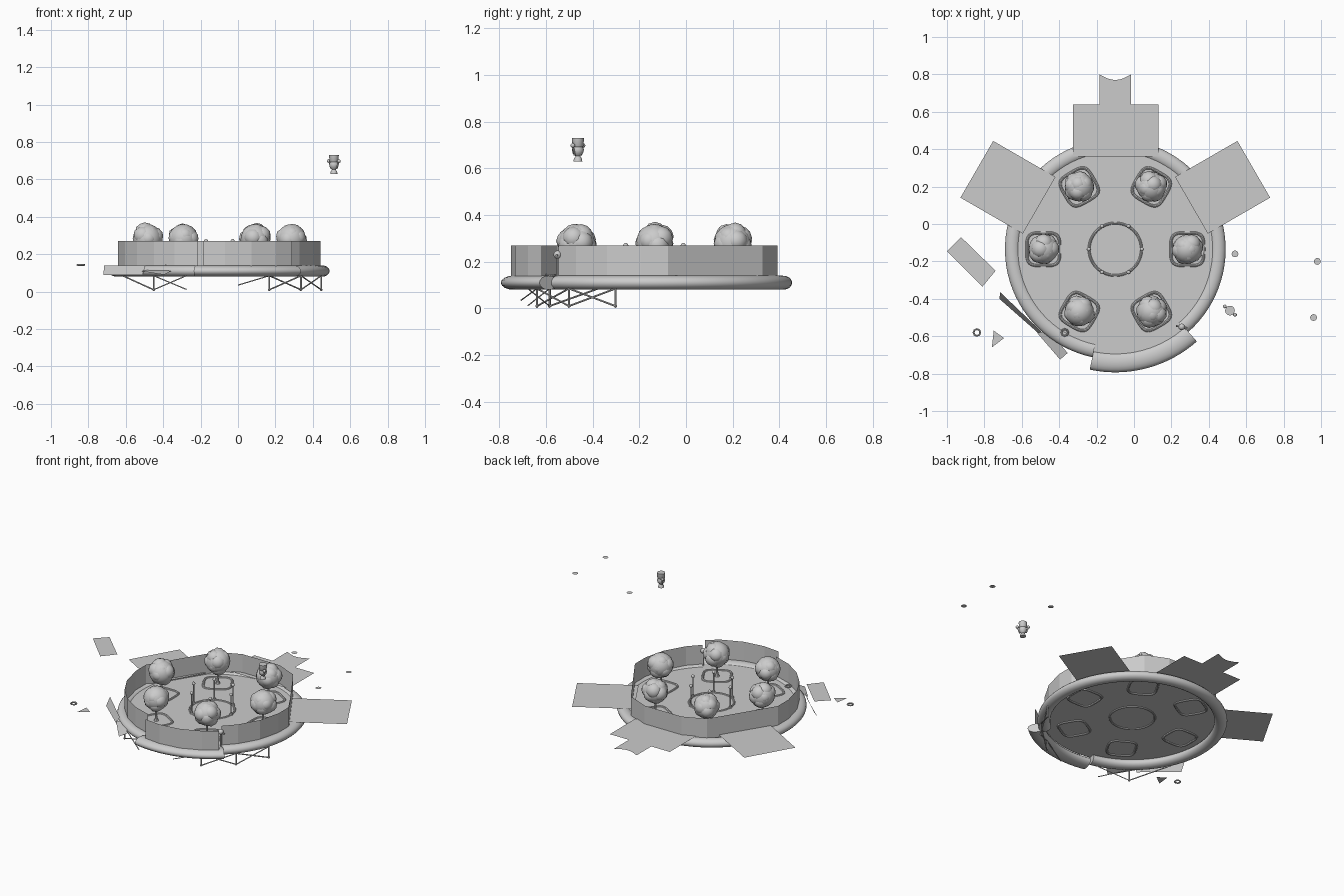
import bpy, bmesh, math, random
from mathutils import Vector, Matrix

if "Cube" in bpy.data.objects:
    bpy.data.objects.remove(bpy.data.objects["Cube"])

random.seed(4)
C = Vector((-0.10, -0.135, 0))   # platform centre
TAU = math.tau


def pol(deg, r, z=0.0):
    a = math.radians(deg)
    return C + Vector((r * math.cos(a), r * math.sin(a), z))


def finish(bm, name, smooth=False):
    bmesh.ops.recalc_face_normals(bm, faces=bm.faces[:])
    me = bpy.data.meshes.new(name)
    bm.to_mesh(me)
    bm.free()
    ob = bpy.data.objects.new(name, me)
    bpy.context.collection.objects.link(ob)
    if smooth:
        bpy.ops.object.select_all(action='DESELECT')
        ob.select_set(True)
        bpy.context.view_layer.objects.active = ob
        bpy.ops.object.shade_smooth_by_angle(angle=math.radians(40))
    return ob


def sheet(name, pts):
    bm = bmesh.new()
    bm.faces.new([bm.verts.new(p) for p in pts])
    return finish(bm, name)


def flat(name, pts, z):
    return sheet(name, [(x, y, z) for x, y in pts])


def rod(bm, a, b, r=0.004, n=6):
    a, b = Vector(a), Vector(b)
    d = b - a
    m = Matrix.Translation((a + b) / 2) @ d.to_track_quat('Z', 'Y').to_matrix().to_4x4()
    bmesh.ops.create_cone(bm, cap_ends=True, segments=n, radius1=r, radius2=r,
                          depth=d.length, matrix=m)


def ball(bm, p, r, sub=2):
    bmesh.ops.create_icosphere(bm, subdivisions=sub, radius=r, matrix=Matrix.Translation(p))


def skin(bm, rings, closed):
    """Joins equal rings of points into a tube."""
    rv = [[bm.verts.new(p) for p in ring] for ring in rings]
    n = len(rv[0])
    for i in range(len(rv) if closed else len(rv) - 1):
        a, b = rv[i], rv[(i + 1) % len(rv)]
        for j in range(n):
            bm.faces.new((a[j], a[(j + 1) % n], b[(j + 1) % n], b[j]))
    if not closed:
        bm.faces.new(rv[0])
        bm.faces.new(rv[-1])


def rim(name, a0, a1, R, rw, rz, z, n):
    bm = bmesh.new()
    rings = []
    for i in range(n + 1):
        a = a0 + (a1 - a0) * i / n
        rings.append([pol(a, R + rw * math.cos(t * TAU / 16), z + rz * math.sin(t * TAU / 16))
                      for t in range(16)])
    skin(bm, rings, False)
    return finish(bm, name, True)


def tube_loop(bm, c, radius, r=0.008, n=40):
    """Closed tube around c; radius(t) gives the outline."""
    rings = []
    for i in range(n):
        t = i * TAU / n
        rings.append([Vector(c) + Vector(((radius(t) + r * math.cos(k * TAU / 8)) * math.cos(t),
                                          (radius(t) + r * math.cos(k * TAU / 8)) * math.sin(t),
                                          r * math.sin(k * TAU / 8))) for k in range(8)])
    skin(bm, rings, True)


def lathe(bm, p, prof, n=16):
    skin(bm, [[(p[0] + r * math.cos(k * TAU / n), p[1] + r * math.sin(k * TAU / n), p[2] + z)
               for k in range(n)] for r, z in prof], False)


# Platform: floor, intact rim and the broken rim section pushed outwards
FLOOR = 0.13
sheet("floor", [pol(i * 5, 0.56, FLOOR) for i in range(72)])
rim("rim", -49, 258, 0.55, 0.04, 0.03, 0.11, 76)
rim("broken_rim_section", -102, -48.5, 0.605, 0.053, 0.03, 0.11, 16)


# Faceted parapet wall, with the front section shifted out
def wall(name, angles, off=(0, 0, 0)):
    bm = bmesh.new()
    off = Vector(off)
    lo = [bm.verts.new(pol(a, 0.545, FLOOR) + off) for a in angles]
    hi = [bm.verts.new(pol(a, 0.545, 0.27) + off) for a in angles]
    for i in range(len(angles) - 1):
        bm.faces.new((lo[i], lo[i + 1], hi[i + 1], hi[i]))
    return finish(bm, name)


wall("wall", [-49, -38, -22, -6, 6, 58, 75, 105, 122, 174, 186, 202, 216, 230, 244, 258])
wall("shifted_wall", [-102, -90, -75, -60, -49], (0.03, -0.07, 0))

# Bridge decks
for name, a in (("right_bridge", 30), ("left_bridge", 150)):
    d, s = pol(a, 1) - C, pol(a + 90, 0.175) - C
    up = Vector((0, 0, 0.145))
    sheet(name, [C + up + d * u + s * v for u, v in ((0.47, -1), (0.855, -1), (0.855, 1), (0.47, 1))])
flat("back_bridge", [(-0.325, 0.36), (0.13, 0.36), (0.13, 0.64), (-0.325, 0.64)], 0.145)
tip = [(-0.015 - 0.17 * i / 8, 0.80 - 0.03 * math.sin(math.pi * i / 8)) for i in range(9)]
flat("back_bridge_tip", [(-0.185, 0.64), (-0.015, 0.64)] + tip, 0.145)

# Trees in rounded-square planters, set on a ring
for i, a in enumerate((0, 60, 120, 180, 240, 300)):
    p = pol(a, 0.385, FLOOR)
    bm = bmesh.new()
    rot = math.radians(a)
    tube_loop(bm, p, lambda t: 0.088 / (abs(math.cos(t - rot)) ** 4 + abs(math.sin(t - rot)) ** 4) ** 0.25)
    finish(bm, f"planter_curb_{i}", True)
    bm = bmesh.new()
    lathe(bm, p, [(0.016, 0), (0.009, 0.015), (0.006, 0.04), (0.006, 0.13)], 8)
    finish(bm, f"trunk_{i}", True)
    bm = bmesh.new()
    c = p + Vector((0, 0, 0.153))
    ball(bm, c, 0.078, 3)
    for k in range(13):
        z = 1 - 2 * (k + 0.5) / 13
        t = k * 2.4 + i
        q = math.sqrt(1 - z * z)
        d = Vector((q * math.cos(t), q * math.sin(t), z))
        ball(bm, c + d * random.uniform(0.032, 0.04), random.uniform(0.046, 0.053), 2)
    finish(bm, f"canopy_{i}", True)

# Central ring with lamp posts
bm = bmesh.new()
tube_loop(bm, pol(0, 0, FLOOR), lambda t: 0.14, 0.007, 48)
finish(bm, "centre_ring", True)
for i in range(6):
    p = pol(i * 60, 0.142, FLOOR)
    bm = bmesh.new()
    lathe(bm, p, [(0.011, 0), (0.009, 0.01), (0.004, 0.02), (0.004, 0.138)], 8)
    ball(bm, p + Vector((0, 0, 0.14)), 0.011)
    finish(bm, f"lamp_post_{i}", True)


# Support trusses below the front rim
def truss(name, angles):
    bm = bmesh.new()
    top = [pol(a, 0.57, 0.085) for a in angles]
    low = [pol(a, 0.57, 0.01) for a in angles]
    for t, l in zip(top, low):
        rod(bm, t, l, 0.005)
        ball(bm, l, 0.008, 1)
    for i in range(len(angles) - 1):
        rod(bm, top[i], low[i + 1], 0.004)
        rod(bm, low[i], top[i + 1], 0.004)
    return finish(bm, name)


truss("right_truss", [-17, -40, -62])
truss("left_truss", [-128])
bm = bmesh.new()
foot = pol(-128, 0.57, 0.01)
rod(bm, foot, pol(-155, 0.57, 0.085), 0.004)
rod(bm, foot, pol(-108, 0.57, 0.085), 0.003)
rod(bm, pol(-108, 0.57, 0.012), pol(-128, 0.57, 0.085), 0.003)
rod(bm, pol(-62, 0.57, 0.085), pol(-80, 0.58, 0.035), 0.003)
finish(bm, "broken_braces")

# Floating debris: plates, shards, discs and rings
flat("loose_plate", [(-0.925, -0.07), (-0.74, -0.25), (-0.81, -0.335), (-1.0, -0.145)], 0.38)
flat("triangle_shard", [(-0.75, -0.57), (-0.695, -0.61), (-0.76, -0.66)], 0.135)
sheet("rim_shard", [(-0.715, -0.365, 0.14), (-0.495, -0.575, 0.14), (-0.51, -0.585, 0.09), (-0.72, -0.40, 0.09)])
sheet("floor_shard", [(-0.52, -0.58, 0.11), (-0.45, -0.575, 0.12), (-0.355, -0.69, 0.11), (-0.395, -0.725, 0.09)])
for i, (x, y) in enumerate(((0.54, -0.16), (0.98, -0.20), (0.96, -0.50))):
    flat(f"floating_disc_{i}", [(x + 0.018 * math.cos(k * TAU / 16), y + 0.018 * math.sin(k * TAU / 16))
                                for k in range(16)], 0.70)
for i, (x, y) in enumerate(((-0.84, -0.58), (-0.37, -0.58))):
    bm = bmesh.new()
    tube_loop(bm, (x, y, 0.143), lambda t: 0.018, 0.005, 8)
    finish(bm, f"small_ring_{i}")

# Hovering drone with two side pods
P = Vector((0.513, -0.463, 0.63))
bm = bmesh.new()
lathe(bm, P, [(0.019, 0), (0.017, 0.012), (0.010, 0.022), (0.022, 0.034), (0.026, 0.05), (0.021, 0.062),
              (0.024, 0.066), (0.026, 0.10)])
for s in (-1, 1):
    q = P + Vector((0.027 * s, -0.022 * s, 0.068))
    rod(bm, P + Vector((0, 0, 0.068)), q, 0.005)
    ball(bm, q, 0.010)
    rod(bm, q, q + Vector((-0.012 * s, 0.008 * s, -0.042)), 0.004)
finish(bm, "drone", True)

# Small device leaning inside the broken wall
bm = bmesh.new()
rod(bm, (0.225, -0.545, 0.235), (0.285, -0.555, 0.225), 0.005, 8)
ball(bm, (0.255, -0.55, 0.23), 0.018)
rod(bm, (0.255, -0.55, 0.13), (0.255, -0.55, 0.23), 0.006, 8)
finish(bm, "small_device", True)
